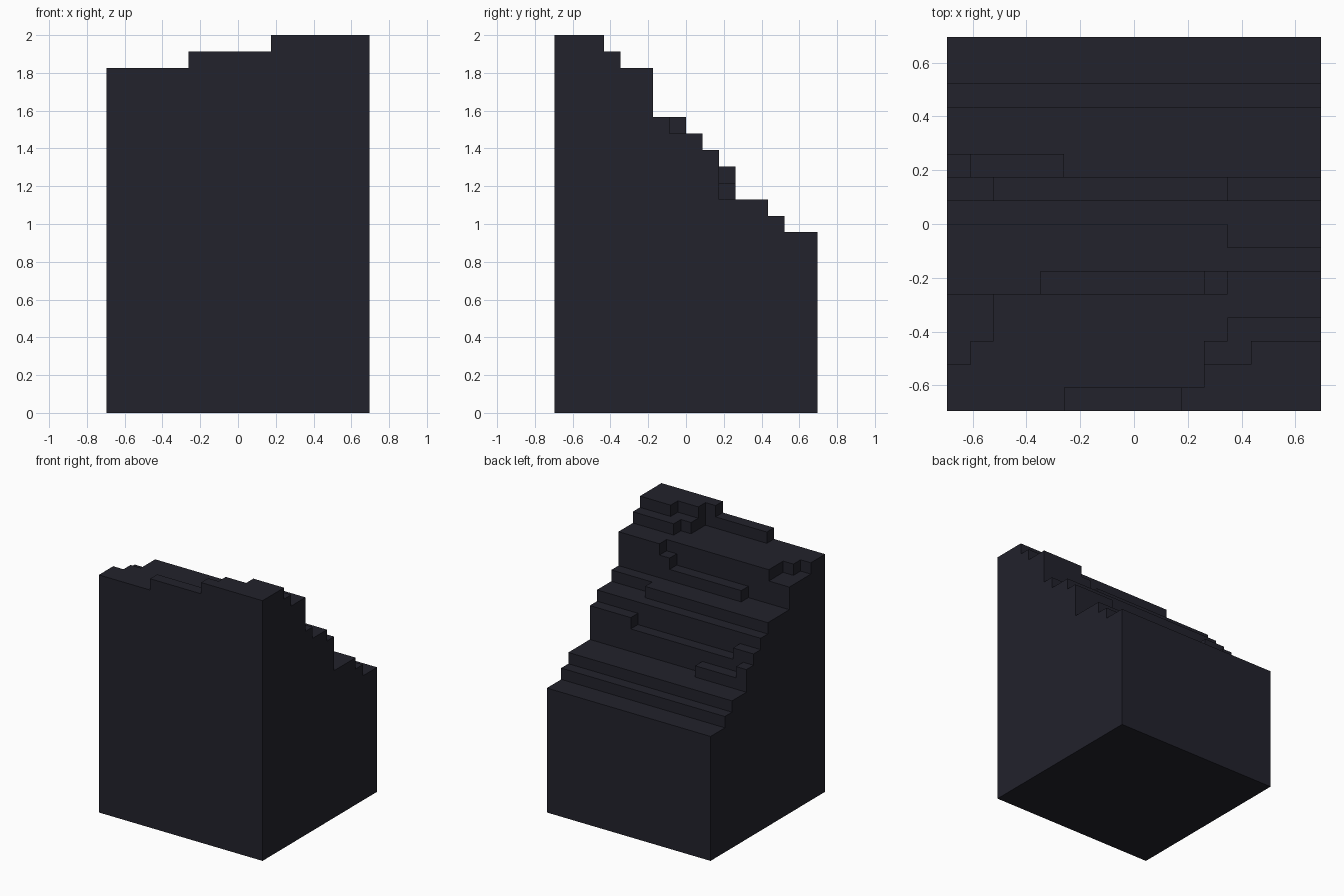
import bpy, bmesh, math

# Remove the default cube only
cube = bpy.data.objects.get("Cube")
if cube:
    bpy.data.objects.remove(cube, do_unlink=True)

N = 16             # cells along each side
UNIT = 2 / 23      # edge of one cell; the tallest column is 23 cells

# Terrace heights from front row to back row
ROWS = [23, 23, 21, 21, 21, 18, 18, 18, 17, 15, 13, 13, 13, 12, 11, 11]
# Exceptions to the terraces: (row, first column, last column, height)
PATCHES = [
    # front ridge, rising to the left
    (0, 0, 4, 21), (0, 5, 9, 22), (1, 0, 10, 21),
    (2, 11, 12, 22), (2, 13, 15, 23), (3, 12, 15, 22),
    # hollow at the right edge
    (2, 0, 0, 20), (3, 0, 1, 20), (4, 0, 1, 20),
    # ledges on the cliff below the ridge
    (5, 4, 10, 19), (5, 11, 11, 20), (5, 12, 15, 21),
    (7, 12, 15, 17),
    # ledges on the lower slope
    (9, 0, 1, 16), (9, 12, 15, 16),
    (10, 0, 0, 15), (10, 1, 4, 14),
]

heights = [[h] * N for h in ROWS]
for row, first, last, h in PATCHES:
    for col in range(first, last + 1):
        heights[row][col] = h


def height(col, row):
    inside = 0 <= col < N and 0 <= row < N
    return heights[row][col] if inside else 0


def add_face(bm, corners):
    bm.faces.new([bm.verts.new(((x - N / 2) * UNIT, (y - N / 2) * UNIT, z * UNIT))
                  for x, y, z in corners])


# Stepped hillside: only outer faces, then merged into large flat ones
bm = bmesh.new()
for r in range(N):
    for c in range(N):
        top = height(c, r)
        ring = [(c, r), (c + 1, r), (c + 1, r + 1), (c, r + 1)]
        add_face(bm, [(x, y, top) for x, y in ring])
        add_face(bm, [(x, y, 0) for x, y in reversed(ring)])
        for i, (dc, dr) in enumerate([(0, -1), (1, 0), (0, 1), (-1, 0)]):
            a, b = ring[i], ring[(i + 1) % 4]
            for z in range(height(c + dc, r + dr), top):
                add_face(bm, [(*a, z), (*b, z), (*b, z + 1), (*a, z + 1)])
bmesh.ops.remove_doubles(bm, verts=bm.verts, dist=UNIT / 100)
bmesh.ops.dissolve_limit(bm, angle_limit=math.radians(1),
                         verts=bm.verts, edges=bm.edges)

mesh = bpy.data.meshes.new("stepped_hillside")
bm.to_mesh(mesh)
bm.free()

# Dark slate colour
slate = bpy.data.materials.new("dark_slate")
slate.use_nodes = True
color = (0.016, 0.016, 0.025, 1)
slate.diffuse_color = color
slate.node_tree.nodes["Principled BSDF"].inputs["Base Color"].default_value = color
mesh.materials.append(slate)

hillside = bpy.data.objects.new("stepped_hillside", mesh)
bpy.context.collection.objects.link(hillside)
